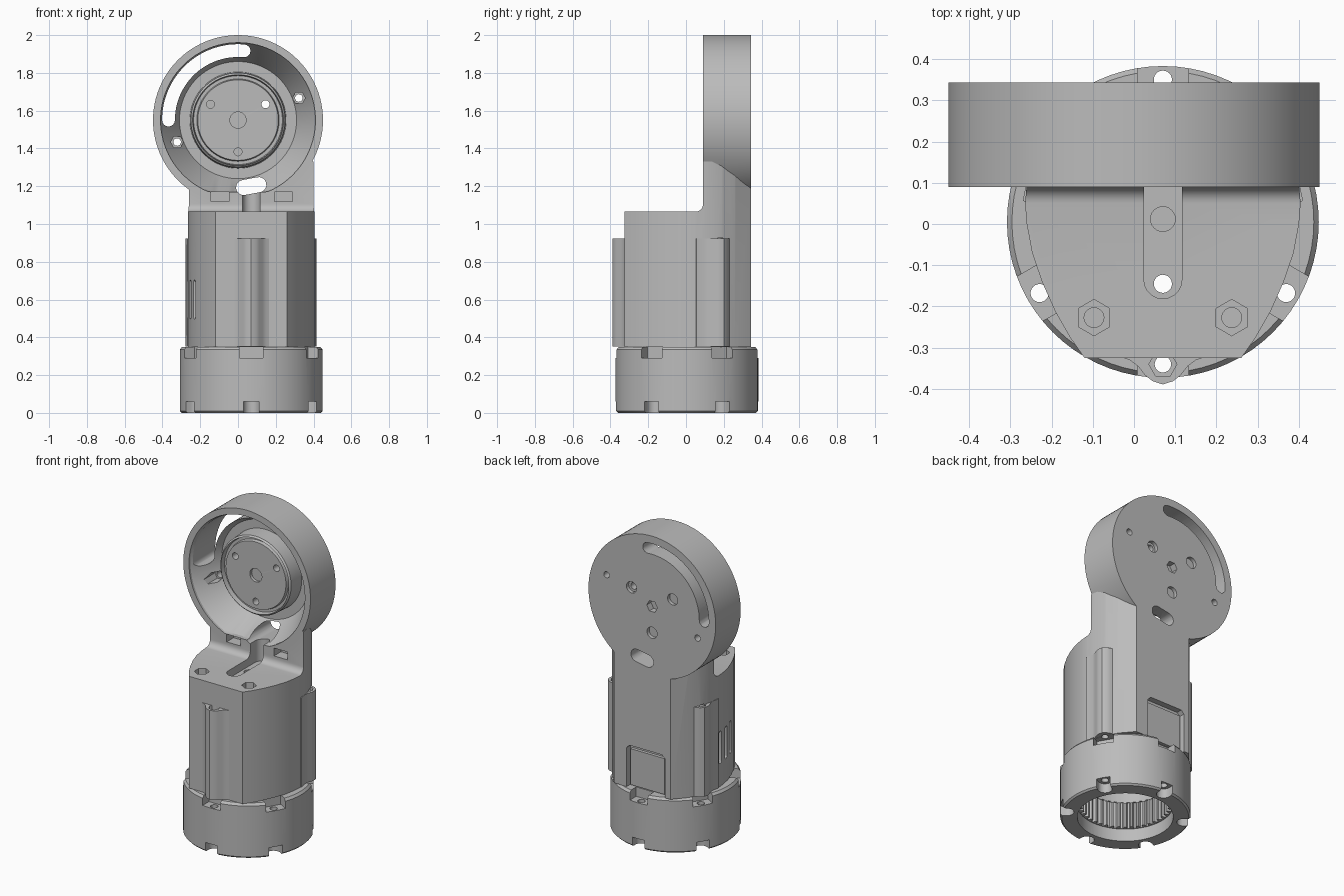
import bpy, bmesh
from math import sin, cos, pi, radians
from mathutils import Matrix

if "Cube" in bpy.data.objects:
    bpy.data.objects.remove(bpy.data.objects["Cube"], do_unlink=True)

grey = bpy.data.materials.new("plain grey")
grey.use_nodes = True
GREY = (0.5, 0.5, 0.5, 1)
grey.diffuse_color = GREY
grey.node_tree.nodes["Principled BSDF"].inputs["Base Color"].default_value = GREY

CX, CY = 0.07, 0.005      # axis of the body
HZ = 1.55                 # height of the head's axis


def finish(bm, name):
    bmesh.ops.remove_doubles(bm, verts=bm.verts, dist=1e-5)
    bmesh.ops.recalc_face_normals(bm, faces=bm.faces)
    me = bpy.data.meshes.new(name)
    bm.to_mesh(me)
    bm.free()
    me.materials.append(grey)
    ob = bpy.data.objects.new(name, me)
    bpy.context.collection.objects.link(ob)
    return ob


def prism(pts, a, b, axis="z", name="cutter"):
    """Extrude a 2D outline along an axis from a to b."""
    place = {"z": lambda u, v, w: (u, v, w), "y": lambda u, v, w: (u, w, v),
             "x": lambda u, v, w: (w, u, v)}[axis]
    bm = bmesh.new()
    face = bm.faces.new([bm.verts.new(place(u, v, a)) for u, v in pts])
    moved = bmesh.ops.extrude_face_region(bm, geom=[face])["geom"]
    shift = [q - p for p, q in zip(place(0, 0, a), place(0, 0, b))]
    bmesh.ops.translate(bm, vec=shift, verts=[g for g in moved if isinstance(g, bmesh.types.BMVert)])
    return finish(bm, name)


def lathe(profile, centre, axis="z", steps=72, name="cutter"):
    """Spin (radius, height) points about an axis through the centre."""
    bm = bmesh.new()
    along_y = axis == "y"
    vs = [bm.verts.new((r, h, 0) if along_y else (r, 0, h)) for r, h in profile]
    es = [bm.edges.new(p) for p in zip(vs, vs[1:])]
    bmesh.ops.spin(bm, geom=vs + es, cent=(0, 0, 0), dvec=(0, 0, 0), angle=2 * pi, steps=steps,
                   axis=(0, 1, 0) if along_y else (0, 0, 1))
    bmesh.ops.translate(bm, vec=centre, verts=bm.verts)
    return finish(bm, name)


def disc(u, v, r, n=24):
    return [(u + r * cos(2 * pi * i / n), v + r * sin(2 * pi * i / n)) for i in range(n)]


def rect(u0, u1, v0, v1):
    return [(u0, v0), (u1, v0), (u1, v1), (u0, v1)]


def capsule(p, q, r, n=10):
    """Rounded slot outline between two points."""
    dx, dy = q[0] - p[0], q[1] - p[1]
    d = (dx * dx + dy * dy) ** 0.5
    m = Matrix(((dx / d, -dy / d), (dy / d, dx / d)))
    out = []
    for c, start in ((q, -pi / 2), (p, pi / 2)):
        for i in range(n + 1):
            t = start + pi * i / n
            out.append((c[0] + r * (m[0][0] * cos(t) + m[0][1] * sin(t)),
                        c[1] + r * (m[1][0] * cos(t) + m[1][1] * sin(t))))
    return out


def combine(target, tools, op="DIFFERENCE"):
    for tool in tools:
        mod = target.modifiers.new("join", "BOOLEAN")
        mod.operation, mod.solver, mod.object = op, "EXACT", tool
        dg = bpy.context.evaluated_depsgraph_get()
        me = bpy.data.meshes.new_from_object(target.evaluated_get(dg))
        target.modifiers.clear()
        target.data = me
        bpy.data.objects.remove(tool, do_unlink=True)


def turned(ob, degrees):
    ob.data.transform(Matrix.Translation((CX, CY, 0)) @ Matrix.Rotation(radians(degrees), 4, "Z"))
    return ob


def polar(r, degrees):
    return CX + r * cos(radians(degrees)), CY + r * sin(radians(degrees))


# Body: barrel with flat front and back, rising into the neck
half = [(0.19, -0.325), (0.225, -0.275), (0.262, -0.21), (0.293, -0.14), (0.317, -0.07), (0.33, 0),
        (0.334, 0.05), (0.328, 0.12), (0.308, 0.19), (0.27, 0.26), (0.20, 0.343)]
outline = [(CX + x, y) for x, y in half] + [(CX - x, y) for x, y in reversed(half)]
housing = prism(outline, 0.35, 1.33, name="motor_housing")
fillet = [(0.05 + 0.04 * sin(t * pi / 12), 1.105 - 0.04 * cos(t * pi / 12)) for t in range(7)]
combine(housing, [prism([(-0.6, 1.065)] + fillet + [(0.09, 1.5), (-0.6, 1.5)], -1, 1, "x")])

# Round head, joined to the neck
head = lathe([(0, 0.09), (0.45, 0.09), (0.45, 0.343), (0, 0.343)], (0, 0, HZ), "y", 96)
combine(housing, [head], "UNION")

# Dish in the head with a raised hub, flattened above the neck
bowl = lathe([(0, 0), (0.41, 0), (0.41, 0.105), (0.40, 0.12), (0.31, 0.28), (0.255, 0.28), (0.25, 0.18),
              (0.24, 0.17), (0.235, 0.20), (0.218, 0.20), (0.213, 0.18), (0, 0.18)], (0, 0, HZ), "y", 96)
for v in bowl.data.vertices:
    v.co.z = max(v.co.z, 1.17)
combine(housing, [bowl])

# Curved slot, oblong slot and screw holes through the head
arc = [radians(85 + 95 * i / 24) for i in range(25)]
slot = []
for radius, angles, end in ((0.402, arc, 1), (0.334, arc[::-1], -1)):
    slot += [(radius * cos(t), HZ + radius * sin(t)) for t in angles]
    for i in range(1, 8):
        t = angles[-1] + pi * i / 8 * 1 + (0 if end == 1 else pi)
        if end == -1:
            t = angles[-1] + pi + pi * i / 8
        slot.append((0.368 * cos(angles[-1]) + 0.034 * cos(t),
                     HZ + 0.368 * sin(angles[-1]) + 0.034 * sin(t)))
cuts = [prism(slot, -0.1, 0.6, "y"),
        prism(capsule((0.03, 1.193), (0.11, 1.208), 0.04), -0.1, 0.6, "y"),
        prism(disc(0, HZ, 0.024), 0, 0.6, "y"),
        prism(disc(0, HZ, 0.043), 0, 0.2, "y"),
        prism(disc(0, HZ, 0.038, 6), 0.30, 0.6, "y")]
for a in (30, 150, 270):
    u, v = 0.168 * cos(radians(a)), HZ + 0.168 * sin(radians(a))
    cuts += [prism(disc(u, v, 0.021), 0, 0.6, "y"), prism(disc(u, v, 0.036), 0.32, 0.6, "y")]
for u, v in ((0.322, 1.667), (-0.322, 1.434)):
    cuts += [prism(disc(u, v, 0.02), 0, 0.6, "y"), prism(disc(u, v, 0.034, 6), 0, 0.275, "y")]
for u in (-0.095, 0.24):
    cuts.append(prism(rect(u - 0.048, u + 0.048, 1.12, 1.17), 0, 0.16, "y"))

# Cable channel and nut pockets in the deck
cuts += [prism(capsule((CX, -0.135), (CX, 0.14), 0.046), 1.015, 1.19),
         prism(disc(CX, -0.145, 0.022), 0.9, 1.2),
         prism(disc(CX, 0.012, 0.03), 1.0, 1.2)]
for u in (-0.097, 0.237):
    cuts += [prism(disc(u, -0.227, 0.024), 0.8, 1.2),
             prism([(p + u, q - 0.227) for q, p in disc(0, 0, 0.044, 6)], 1.03, 1.2)]

# Hollow inside, side vents and rear socket recess
cuts.append(prism(disc(CX, CY, 0.26, 48), 0.2, 0.98))
for y in (0.03, -0.045, -0.12):
    cuts.append(prism(capsule((y, 0.51), (y, 0.69), 0.014), -0.4, -0.12, "x"))
cuts.append(prism([(-0.09, 0.3), (0.18, 0.3), (0.18, 0.6), (0.16, 0.62), (-0.07, 0.62), (-0.09, 0.6)],
                  0.305, 0.5, "y"))
combine(housing, cuts)
panel = prism(rect(-0.075, 0.165, 0.36, 0.59), 0.30, 0.325, "y", "socket_panel")

# Lugs that carry the long screws
LUGS = (-90, 30, 150)
lug_half = [(0.32, 0.125), (0.335, 0.08), (0.35, 0.06), (0.372, 0.043), (0.386, 0.025), (0.394, 0)]
lug_outline = [(0.28, 0.125)] + lug_half + [(r, -t) for r, t in lug_half[-2::-1]] + [(0.28, -0.125)]
lugs = []
for a in LUGS:
    lug = turned(prism(lug_outline, 0.352, 0.922, name="mount_lug"), a)
    combine(lug, [prism(disc(CX, CY, 0.27, 48), 0.2, 1), prism(disc(*polar(0.345, a), 0.02), 0.2, 1),
                  prism(disc(*polar(0.345, a), 0.034, 6), 0.89, 1)])
    combine(housing, [prism(disc(*polar(0.345, a), 0.02), 0.2, 0.925)])
    lugs.append(lug)

# Base ring with toothed bore and six notched screw seats
base = lathe([(0, 0), (0.368, 0), (0.378, 0.01), (0.378, 0.335), (0.366, 0.35), (0, 0.35)],
             (CX, CY, 0), name="base_ring")
teeth = 44
gear = []
for i in range(teeth):
    for part, r in ((0, 0.25), (0.3, 0.25), (0.5, 0.272), (0.8, 0.272)):
        t = 2 * pi * (i + part) / teeth
        gear.append((CX + r * cos(t), CY + r * sin(t)))
cuts = [prism(disc(CX, CY, 0.278, 64), -0.1, 0.08), prism(gear, 0.05, 0.25),
        prism(disc(CX, CY, 0.262, 64), 0.24, 0.5)]
for k in range(6):
    a = 30 + 60 * k
    cuts += [turned(prism(capsule((0.345, 0), (0.5, 0), 0.042), -0.1, 0.06), a),
             turned(prism(rect(0.31, 0.5, -0.062, 0.062), 0.29, 0.5), a),
             prism(disc(*polar(0.345, a), 0.022), -0.1, 0.5)]
combine(base, cuts)

# Smooth round walls, keep machined edges sharp
bpy.ops.object.select_all(action="DESELECT")
for ob in [housing, panel, base] + lugs:
    ob.select_set(True)
bpy.context.view_layer.objects.active = housing
bpy.ops.object.shade_smooth_by_angle(angle=radians(25))
